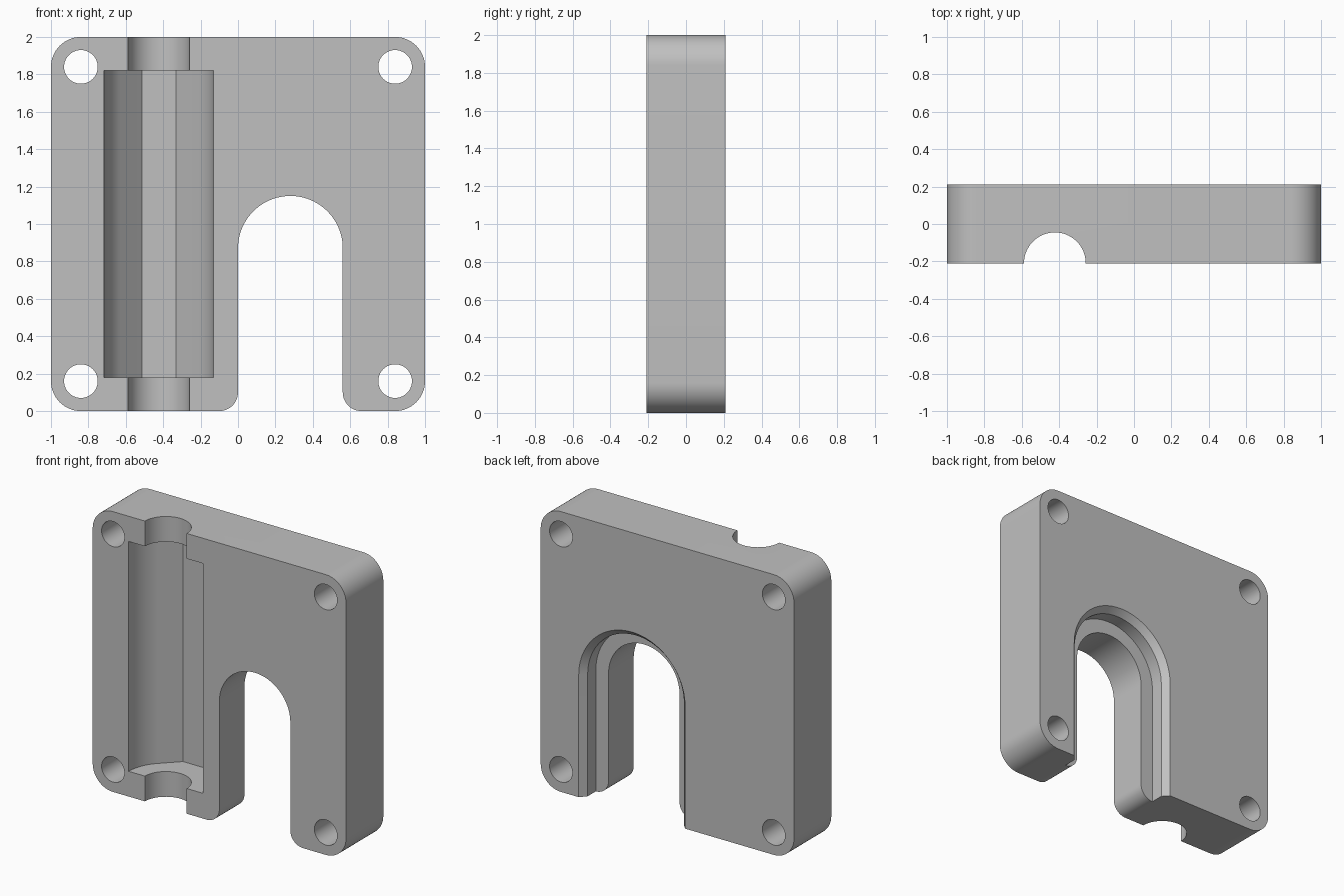
import bpy, bmesh
from math import sin, cos, pi, radians, sqrt

if "Cube" in bpy.data.objects:
    bpy.data.objects.remove(bpy.data.objects["Cube"], do_unlink=True)

HALF_DEPTH = 0.21
FRONT, BACK = -HALF_DEPTH, HALF_DEPTH
SLOT_X, SLOT_Z, SLOT_R, RECESS_R = 0.28, 0.87, 0.28, 0.38
GROOVE_X = -0.423

grey = bpy.data.materials.new("plain grey")
grey.use_nodes = True
grey.diffuse_color = (0.53, 0.53, 0.53, 1)
grey.node_tree.nodes["Principled BSDF"].inputs["Base Color"].default_value = grey.diffuse_color


def arc(cx, cy, r, start, end, steps=16):
    """Points on an arc, angles in degrees."""
    angles = [radians(start + (end - start) * i / steps) for i in range(steps + 1)]
    return [(cx + r * cos(a), cy + r * sin(a)) for a in angles]


def loft(name, sections):
    """Closed solid skinned through rings with equal point counts."""
    bm = bmesh.new()
    rings = [[bm.verts.new(p) for p in ring] for ring in sections]
    n = len(rings[0])
    for a, b in zip(rings, rings[1:]):
        for i in range(n):
            j = (i + 1) % n
            bm.faces.new((a[i], a[j], b[j], b[i]))
    bm.faces.new(rings[0])
    bm.faces.new(rings[-1])
    bmesh.ops.recalc_face_normals(bm, faces=bm.faces)
    mesh = bpy.data.meshes.new(name)
    bm.to_mesh(mesh)
    bm.free()
    mesh.materials.append(grey)
    obj = bpy.data.objects.new(name, mesh)
    bpy.context.collection.objects.link(obj)
    return obj


def along_y(profile, y):
    return [(x, y, z) for x, z in profile]


def along_z(profile, z):
    return [(x, y, z) for x, y in profile]


def arch(r):
    """Round-topped opening running out below the plate."""
    return arc(SLOT_X, SLOT_Z, r, 0, 180, 48) + [(SLOT_X - r, -0.1), (SLOT_X + r, -0.1)]


# Plate with rounded corners
R = 0.16
outline = (arc(1 - R, 2 - R, R, 0, 90) + arc(R - 1, 2 - R, R, 90, 180)
           + arc(R - 1, R, R, 180, 270) + arc(1 - R, R, R, 270, 360))
plate = loft("mounting_plate", [along_y(outline, FRONT), along_y(outline, BACK)])
cutters = []

# Corner screw holes
for x in (-0.84, 0.84):
    for z in (0.16, 1.84):
        ring = arc(x, z, 0.09, 0, 360, 40)[:-1]
        cutters.append(loft("screw_hole", [along_y(ring, -0.3), along_y(ring, 0.3)]))

# Arched slot, flaring out at the foot
flare = RECESS_R - SLOT_R
slot = (arc(SLOT_X, SLOT_Z, SLOT_R, 0, 180, 48)
        + arc(SLOT_X - RECESS_R, flare, flare, 0, -90)
        + [(SLOT_X - RECESS_R, -0.1), (SLOT_X + RECESS_R, -0.1)]
        + arc(SLOT_X + RECESS_R, flare, flare, 270, 180))
cutters.append(loft("arched_slot", [along_y(slot, -0.3), along_y(slot, 0.1)]))

# Wider recess behind the slot, with a bevelled rim
recess = [(0.073, RECESS_R), (0.166, RECESS_R), (BACK, 0.42), (BACK + 0.05, 0.465)]
cutters.append(loft("slot_recess", [along_y(arch(r), y) for y, r in recess]))

# Half-round channel over the full height
channel = arc(GROOVE_X, FRONT, 0.165, 0, 360, 64)[:-1]
cutters.append(loft("round_channel", [along_z(channel, -0.1), along_z(channel, 2.1)]))

# Wide pocket: round sides, 45 degree slopes and a flat floor
PR, FLOOR = 0.293, 0.324
half = PR * sqrt(2) - FLOOR
pocket = ([(GROOVE_X + PR, FRONT - 0.1)] + arc(GROOVE_X, FRONT, PR, 0, 45)
          + [(GROOVE_X + half, FRONT + FLOOR), (GROOVE_X - half, FRONT + FLOOR)]
          + arc(GROOVE_X, FRONT, PR, 135, 180) + [(GROOVE_X - PR, FRONT - 0.1)])
cutters.append(loft("wide_pocket", [along_z(pocket, 0.18), along_z(pocket, 1.82)]))

# Cut everything out of the plate
bpy.ops.object.select_all(action='DESELECT')
plate.select_set(True)
bpy.context.view_layer.objects.active = plate
for cutter in cutters:
    cutter.hide_render = True
    mod = plate.modifiers.new(cutter.name, 'BOOLEAN')
    mod.operation = 'DIFFERENCE'
    mod.solver = 'EXACT'
    mod.object = cutter
    bpy.ops.object.modifier_apply(modifier=mod.name)
for cutter in cutters:
    bpy.data.objects.remove(cutter, do_unlink=True)

bpy.ops.object.shade_smooth_by_angle(angle=radians(30))
